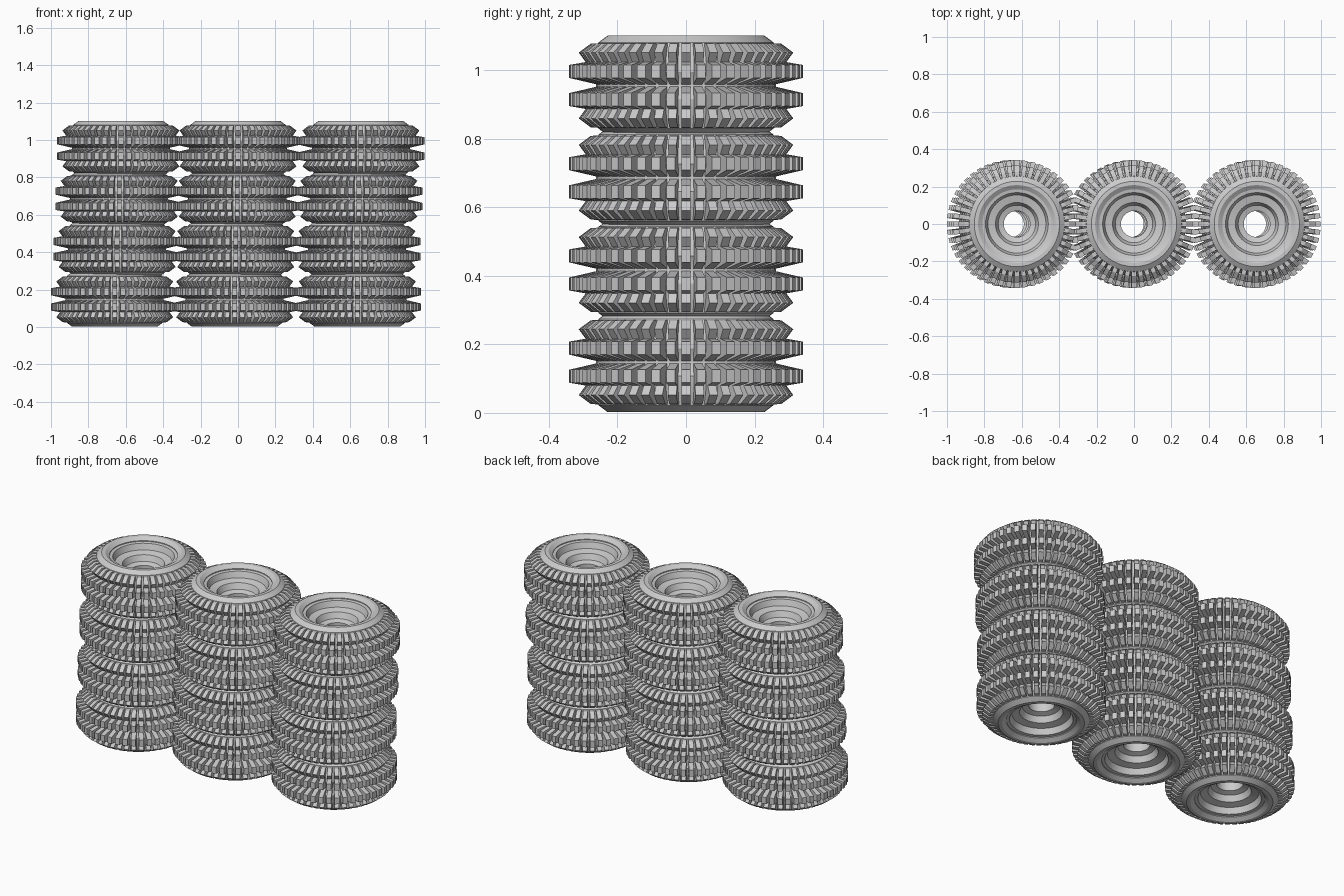
import bpy, bmesh
from math import cos, sin, pi, radians

if "Cube" in bpy.data.objects:
    bpy.data.objects.remove(bpy.data.objects["Cube"])

LUGS = 48      # tread blocks per row
SEG = 48       # sides of the revolved parts


def finish(bm, name, smooth=False):
    bmesh.ops.recalc_face_normals(bm, faces=bm.faces)
    mesh = bpy.data.meshes.new(name)
    bm.to_mesh(mesh)
    bm.free()
    if smooth:
        mesh.shade_smooth()
        mesh.set_sharp_from_angle(angle=radians(30))
    return mesh


def revolve(name, profile, closed):
    """Spin (radius, z) points around z."""
    bm = bmesh.new()
    rings = []
    for i in range(SEG):
        a = 2 * pi * i / SEG
        rings.append([bm.verts.new((r * cos(a), r * sin(a), z)) for r, z in profile])
    n = len(profile)
    for i in range(SEG):
        p, q = rings[i], rings[(i + 1) % SEG]
        for j in range(n if closed else n - 1):
            k = (j + 1) % n
            bm.faces.new((p[j], q[j], q[k], p[k]))
    return finish(bm, name, True)


def mirrored(half):
    return half + [(r, -z) for r, z in reversed(half)]


def add_lug(bm, section, angle, width):
    """Extrude a radial (radius, z) section sideways into one tread block."""
    c, s = cos(angle), sin(angle)
    sides = []
    for t in (-width / 2, width / 2):
        sides.append([bm.verts.new((r * c - t * s, r * s + t * c, z)) for r, z in section])
    a, b = sides
    bm.faces.new(a)
    bm.faces.new(b[::-1])
    for j in range(len(section)):
        k = (j + 1) % len(section)
        bm.faces.new((a[j], b[j], b[k], a[k]))


# tyre casing with sidewalls, open towards the wheel
casing = revolve("tyre_casing", mirrored([
    (0.185, 0.130), (0.208, 0.146), (0.228, 0.146), (0.255, 0.126),
    (0.258, 0.112), (0.272, 0.080), (0.278, 0.040), (0.262, 0.008)]), True)

# dished, stepped wheel with an open centre
wheel = revolve("wheel_rim", mirrored([
    (0.208, 0.143), (0.190, 0.126), (0.168, 0.122), (0.155, 0.088),
    (0.115, 0.078), (0.100, 0.045), (0.070, 0.035)]), False)

# tread: shoulder blocks and long centre blocks, mirrored top and bottom
shoulder = [(0.245, 0.124), (0.278, 0.122), (0.313, 0.096), (0.288, 0.062), (0.245, 0.062)]
centre = [(0.255, 0.070), (0.295, 0.068), (0.341, 0.060), (0.341, 0.022), (0.255, 0.002)]
bm = bmesh.new()
for i in range(LUGS):
    a = 2 * pi * i / LUGS
    for sign in (1, -1):
        for section, width in ((shoulder, 0.025), (centre, 0.026)):
            add_lug(bm, [(r, z * sign) for r, z in section], a, width)
tread = finish(bm, "tyre_tread")

# three stacks of four slightly shifted tyres, bottom to top
stacks = {
    "left": (-0.659, -0.646, -0.635, -0.626),
    "middle": (-0.018, -0.012, -0.004, 0.000),
    "right": (0.638, 0.636, 0.646, 0.657),
}
for side, xs in stacks.items():
    for level, x in enumerate(xs):
        for mesh in (casing, wheel, tread):
            ob = bpy.data.objects.new(f"{side}_{mesh.name}_{level + 1}", mesh)
            ob.location = (x, 0, 0.148 + 0.269 * level)
            bpy.context.collection.objects.link(ob)
